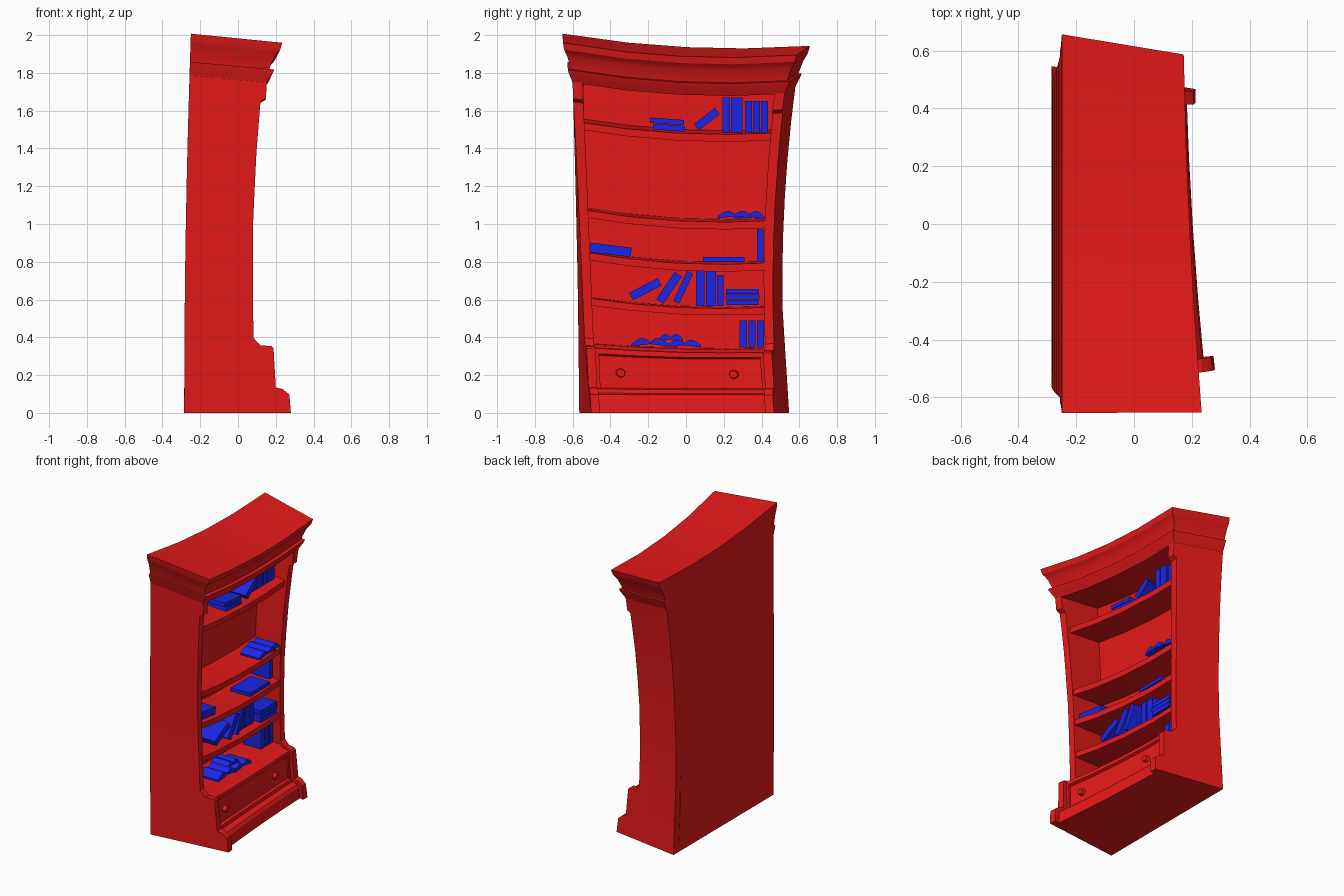
import bpy, bmesh
from math import radians, sin, pi
from mathutils import Matrix, Vector

if "Cube" in bpy.data.objects:
    bpy.data.objects.remove(bpy.data.objects["Cube"])


def material(name, rgb):
    m = bpy.data.materials.new(name)
    m.diffuse_color = (*rgb, 1)
    m.use_nodes = True
    m.node_tree.nodes["Principled BSDF"].inputs["Base Color"].default_value = m.diffuse_color
    return m


RED = material("painted_wood", (0.8, 0.01, 0.01))
BLUE = material("book_cover", (0.01, 0.02, 0.8))
BACK = -0.285


# Cartoon bend: straight bookcase (depth x, width -0.5..0.5, height) to crooked bookcase
def warp(p):
    x, v, z = p.x, p.y + 0.5, p.z
    s = (x - BACK) / 0.5
    left = -0.565 - 0.035 * (z / 1.75) ** 1.5 + 0.055 * max(0, 1 - z / 1.75) * s
    right = 0.51 + 0.036 * ((z - 0.75) / 0.75) ** 2 - 0.07 * s
    t = min(1, z / 0.8)
    sag = 0.07 * t * t * (3 - 2 * t) * (2.787 * v - 1.927 * v * v)
    return Vector((BACK + (x - BACK) * (1 - 0.19 * v + 0.07 * v * v) + 0.032 * (z / 1.9) ** 2,
                   left + v * (right - left),
                   z - sag - 0.025 * z * s))


def finish(name, bm, mat, bend=True):
    if bend:
        for axis, cuts in ((1, (-0.25, 0, 0.25)), (2, [0.6 + 0.2 * i for i in range(6)])):
            for c in cuts:
                co, no = Vector(), Vector()
                co[axis], no[axis] = c, 1
                bmesh.ops.bisect_plane(bm, geom=bm.verts[:] + bm.edges[:] + bm.faces[:],
                                       plane_co=co, plane_no=no)
        for v in bm.verts:
            v.co = warp(v.co)
    bmesh.ops.recalc_face_normals(bm, faces=bm.faces[:])
    me = bpy.data.meshes.new(name)
    bm.to_mesh(me)
    bm.free()
    me.materials.append(mat)
    ob = bpy.data.objects.new(name, me)
    bpy.context.collection.objects.link(ob)
    return ob


def loft(bm, rings):
    rings = [[bm.verts.new(p) for p in r] for r in rings]
    n = len(rings[0])
    for a, b in zip(rings, rings[1:]):
        for i in range(n):
            bm.faces.new((a[i], a[(i + 1) % n], b[(i + 1) % n], b[i]))
    bm.faces.new(rings[0])
    bm.faces.new(rings[-1])


def extrude_xz(name, profile, y0, y1):
    bm = bmesh.new()
    loft(bm, [[(x, y, z) for x, z in profile] for y in (y0, y1)])
    return finish(name, bm, RED)


def box(name, x0, x1, y0, y1, z0, z1):
    return extrude_xz(name, [(x0, z0), (x1, z0), (x1, z1), (x0, z1)], y0, y1)


# Side panels with foot block, plinth step and capital in the outline
side = [(BACK, 0), (0.28, 0), (0.272, 0.1), (0.235, 0.13), (0.2, 0.137), (0.187, 0.35),
        (0.175, 0.362), (0.118, 0.365), (0.08, 0.405), (0.07, 1.0), (0.08, 1.4), (0.094, 1.68),
        (0.122, 1.7), (0.125, 1.8), (BACK, 1.8)]
IN = 0.452
extrude_xz("left_side_panel", side, -0.5, -IN)
extrude_xz("right_side_panel", side, IN, 0.5)

# Back panel
box("back_panel", BACK, -0.18, -IN, IN, 0.3, 1.8)

# Drawer base with recessed drawer front
base = [(BACK, 0), (0.245, 0), (0.24, 0.08), (0.225, 0.1), (0.18, 0.108), (0.175, 0.13),
        (0.155, 0.137), (0.148, 0.315), (0.165, 0.325), (0.163, 0.355), (0.1, 0.36),
        (0.065, 0.375), (BACK, 0.375)]
extrude_xz("drawer_base", base, -IN, IN)
for nm, y in (("left", -IN), ("right", IN - 0.02)):
    box(nm + "_drawer_stile", 0.1, 0.165, y, y + 0.02, 0.12, 0.34)
for nm, y in (("left", -0.32), ("right", 0.285)):
    bm = bmesh.new()
    bmesh.ops.create_cone(bm, cap_ends=True, segments=16, radius1=0.026, radius2=0.022, depth=0.03,
                          matrix=Matrix.Translation((0.162, y, 0.222)) @ Matrix.Rotation(pi / 2, 4, 'Y'))
    finish(nm + "_drawer_knob", bm, RED)

# Shelves
for i, z in enumerate((0.625, 0.872, 1.1, 1.572)):
    box(f"shelf_{i + 1}", -0.2, 0.064, -IN, IN, z - 0.04, z)

# Cornice: stacked mitred mouldings (height, front, side overhang)
levels = [(1.785, 0.122, 0.001), (1.8, 0.13, 0.004), (1.835, 0.152, 0.016), (1.855, 0.16, 0.02),
          (1.857, 0.135, 0.006), (1.875, 0.14, 0.009), (1.925, 0.158, 0.02), (1.945, 0.17, 0.028),
          (1.962, 0.186, 0.034), (2.0, 0.195, 0.038)]
bm = bmesh.new()
loft(bm, [[(BACK, -0.5 - o, z), (x, -0.5 - o, z), (x, 0.5 + o, z), (BACK, 0.5 + o, z)]
          for z, x, o in levels])
finish("cornice", bm, RED)


# Closed books: centre in the shelf-front plane, length along the lean angle, thickness
def book(name, y, z, length, thick, angle=0, x0=-0.12, x1=0.03):
    bm = bmesh.new()
    bmesh.ops.create_cube(bm, size=1, matrix=Matrix.Translation(((x0 + x1) / 2, y, z))
                          @ Matrix.Rotation(radians(angle), 4, 'X')
                          @ Matrix.Diagonal((x1 - x0, length, thick, 1)))
    finish(name, bm, BLUE, False)


def upright(y0, y1, z0, z1):
    book("upright_book", (y0 + y1) / 2, (z0 + z1) / 2, z1 - z0, y1 - y0 - 0.004, 90, -0.16, -0.02)


for b in ((0.19, 0.235, 1.485, 1.67), (0.237, 0.3, 1.485, 1.67), (0.31, 0.352, 1.485, 1.65),
          (0.352, 0.394, 1.485, 1.65), (0.394, 0.436, 1.485, 1.65), (0.375, 0.412, 0.8, 0.97),
          (0.05, 0.1, 0.565, 0.75), (0.105, 0.16, 0.565, 0.748), (0.162, 0.2, 0.565, 0.73),
          (0.28, 0.325, 0.345, 0.49), (0.328, 0.371, 0.345, 0.49), (0.375, 0.416, 0.345, 0.49)):
    upright(*b)

# Flat and leaning books (y, z, length, thickness, angle)
for b in ((-0.09, 1.51, 0.17, 0.03, -4), (-0.1, 1.543, 0.18, 0.028, -4),
          (0.2, 0.812, 0.22, 0.024, 0), (-0.4, 0.863, 0.22, 0.05, -7),
          (0.3, 0.584, 0.17, 0.028, 0), (0.3, 0.613, 0.18, 0.026, 0), (0.3, 0.642, 0.175, 0.026, 0)):
    book("flat_book", *b)
for b in ((0.11, 1.555, 0.14, 0.042, 38), (-0.215, 0.655, 0.17, 0.045, 27),
          (-0.09, 0.662, 0.175, 0.045, 56), (-0.015, 0.665, 0.175, 0.036, 65)):
    book("leaning_book", *b)


# Open books: gull-wing cross-section extruded in depth
def open_book(y, z, width, lift, x0=-0.1, x1=0.05):
    us = [-1 + i / 4 for i in range(9)]
    top = [(y + u * width / 2, z + 0.012 + lift * sin(pi * min(1, abs(u) * 0.9 + 0.12))) for u in us]
    low = [(y + u * width / 2, z + 0.4 * lift * (1 - abs(u))) for u in reversed(us)]
    bm = bmesh.new()
    loft(bm, [[(x, a, b) for a, b in top + low] for x in (x0, x1)])
    finish("open_book", bm, BLUE, False)


open_book(0.26, 1.03, 0.18, 0.028)
open_book(0.335, 1.026, 0.16, 0.032, -0.12, 0.03)
open_book(-0.19, 0.352, 0.2, 0.032)
open_book(-0.01, 0.346, 0.18, 0.03)
open_book(-0.08, 0.378, 0.13, 0.028, -0.11, 0.02)

# Smooth the gentle bends, keep moulded edges sharp
bpy.ops.object.select_all(action='SELECT')
bpy.context.view_layer.objects.active = bpy.data.objects["cornice"]
bpy.ops.object.shade_smooth_by_angle(angle=radians(15))
